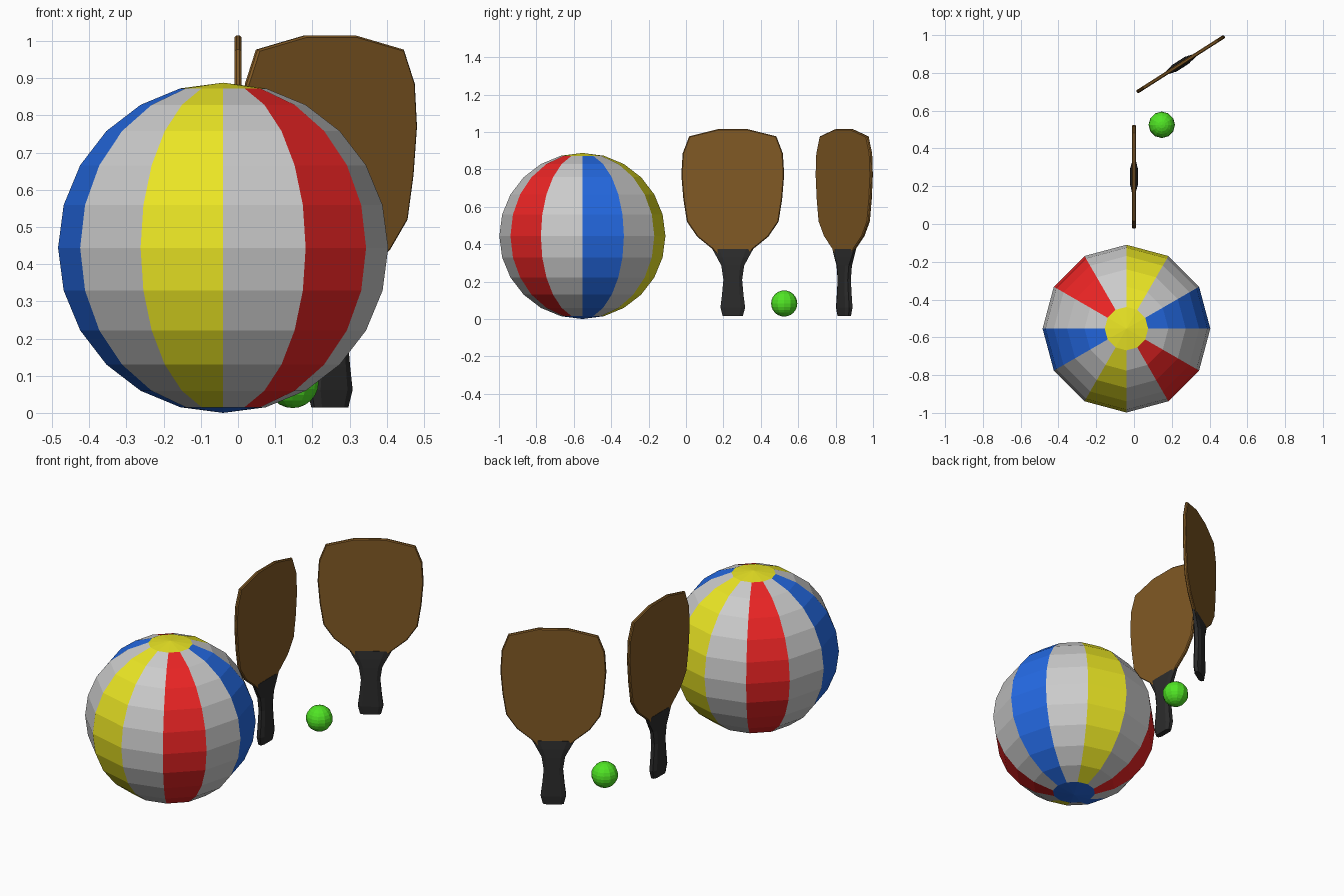
import bpy, bmesh
from math import radians, pi, atan2

if "Cube" in bpy.data.objects:
    bpy.data.objects.remove(bpy.data.objects["Cube"])


def material(name, rgb):
    m = bpy.data.materials.new(name)
    m.diffuse_color = (*rgb, 1)
    m.use_nodes = True
    m.node_tree.nodes["Principled BSDF"].inputs["Base Color"].default_value = m.diffuse_color
    return m


WHITE = material("white", (0.8, 0.8, 0.8))
RED = material("red", (0.83, 0.018, 0.018))
YELLOW = material("yellow", (0.83, 0.79, 0.018))
BLUE = material("blue", (0.018, 0.145, 0.78))
GREEN = material("green", (0.08, 0.78, 0.018))
WOOD = material("wood", (0.22, 0.1, 0.018))
GRIP = material("grip", (0.025, 0.025, 0.025))


def make(name, bm, mats, loc, rot=0):
    bmesh.ops.recalc_face_normals(bm, faces=bm.faces)
    me = bpy.data.meshes.new(name)
    bm.to_mesh(me)
    bm.free()
    for m in mats:
        me.materials.append(m)
    ob = bpy.data.objects.new(name, me)
    ob.location = loc
    ob.rotation_euler.z = rot
    bpy.context.collection.objects.link(ob)
    return ob


# Beach ball: twelve gores, with a yellow top cap and a blue bottom cap
R = 0.444
bm = bmesh.new()
bmesh.ops.create_uvsphere(bm, u_segments=12, v_segments=12, radius=R)
gores = [3, 0, 2, 0, 1, 0]  # blue, white, yellow, white, red, white
for f in bm.faces:
    c = f.calc_center_median()
    if abs(c.z) > R * 0.967:
        f.material_index = 2 if c.z > 0 else 3
    else:
        f.material_index = gores[int((atan2(c.y, c.x) % (2 * pi)) / radians(30)) % 6]
make("beach_ball", bm, [WHITE, RED, YELLOW, BLUE], (-0.04, -0.554, R))

# Small green ball
bm = bmesh.new()
bmesh.ops.create_uvsphere(bm, u_segments=12, v_segments=12, radius=0.07)
make("small_ball", bm, [GREEN], (0.147, 0.525, 0.083))

# Half outline of the blade (half width, height), top to bottom
BLADE = [(0.08, 1.015), (0.233, 0.977), (0.268, 0.885), (0.275, 0.77),
         (0.264, 0.64), (0.245, 0.52), (0.19, 0.44), (0.11, 0.375), (0.06, 0.32)]
# Grip sections (height, half width, half thickness)
SECTIONS = [(0.015, 0.054, 0.016), (0.062, 0.066, 0.021), (0.125, 0.058, 0.021),
            (0.21, 0.05, 0.02), (0.285, 0.061, 0.02), (0.33, 0.085, 0.017),
            (0.375, 0.11, 0.011)]


def paddle(name, loc, rot):
    # Thin wooden blade with softened rim
    bm = bmesh.new()
    t = 0.0095
    outline = BLADE + [(-w, z) for w, z in reversed(BLADE)]
    face = bm.faces.new([bm.verts.new((w, -t, z)) for w, z in outline])
    ext = bmesh.ops.extrude_face_region(bm, geom=[face], use_keep_orig=True)
    moved = [v for v in ext["geom"] if isinstance(v, bmesh.types.BMVert)]
    bmesh.ops.translate(bm, verts=moved, vec=(0, 2 * t, 0))
    blade = make(name + "_blade", bm, [WOOD], loc, rot)
    bev = blade.modifiers.new("rim", "BEVEL")
    bev.width = 0.005
    bev.segments = 1
    bev.limit_method = "ANGLE"
    bev.angle_limit = radians(80)

    # Chamfered grip lofted through eight-sided sections
    bm = bmesh.new()
    rings = []
    for z, w, d in SECTIONS:
        a, b = w * 0.65, d * 0.5
        pts = [(w, b), (a, d), (-a, d), (-w, b), (-w, -b), (-a, -d), (a, -d), (w, -b)]
        rings.append([bm.verts.new((x, y, z)) for x, y in pts])
    for lo, hi in zip(rings, rings[1:]):
        for i in range(8):
            j = (i + 1) % 8
            bm.faces.new((lo[i], lo[j], hi[j], hi[i]))
    bm.faces.new(rings[0])
    bm.faces.new(rings[-1])
    make(name + "_grip", bm, [GRIP], loc, rot)


paddle("front_paddle", (0, 0.25, 0), radians(90))
paddle("back_paddle", (0.247, 0.846, 0), radians(32.5))
